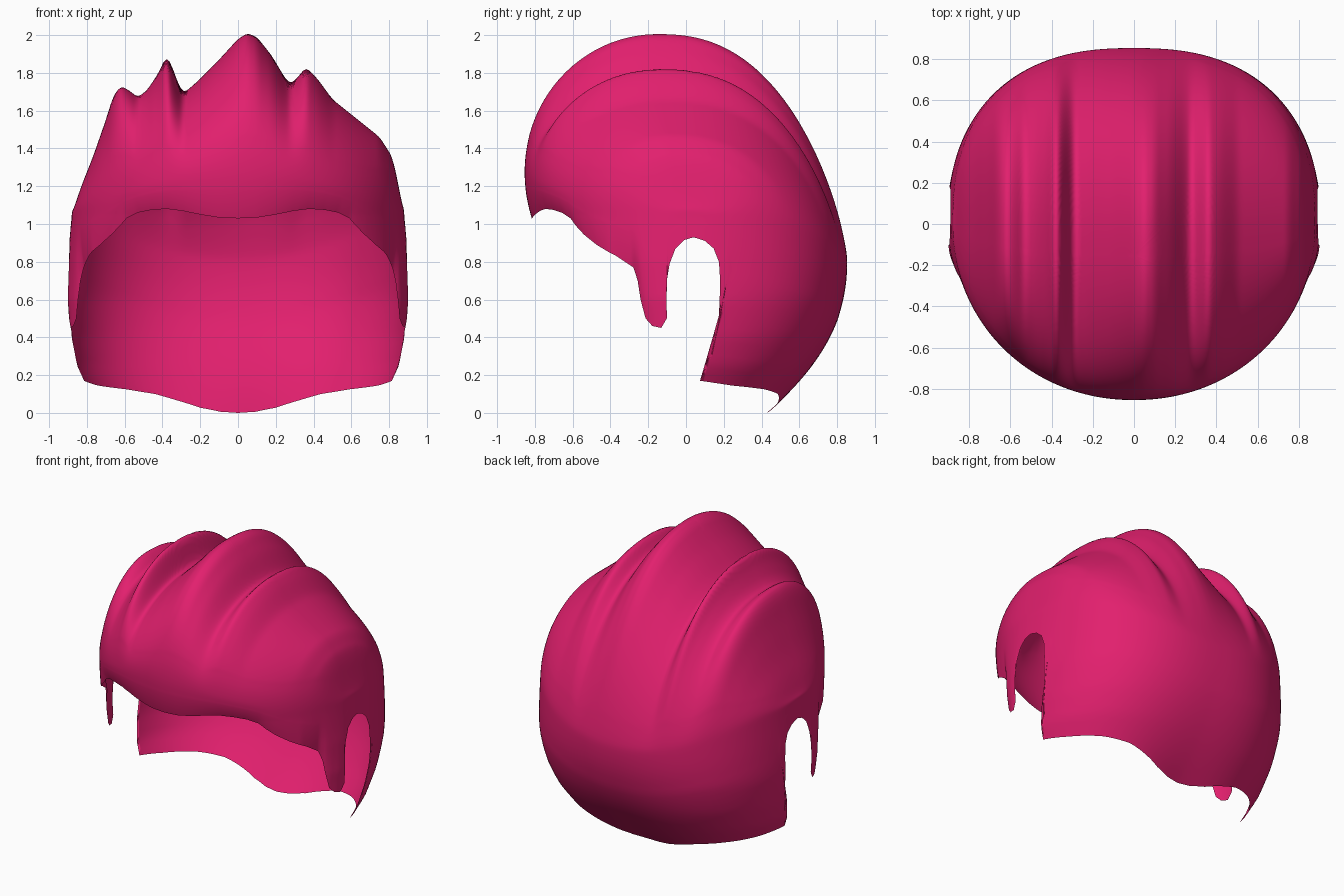
import bpy, bmesh, math

if "Cube" in bpy.data.objects:
    bpy.data.objects.remove(bpy.data.objects["Cube"])

A, B = 0.88, 0.855         # half width and half depth of the plan outline
P_FRONT, P_BACK = 2.06, 2.45
ROWS_TOP, ROWS_LOW = 70, 24

# Crest heights across the hair (x, z)
CREST = [(-.88, 1.05), (-.83, 1.2), (-.77, 1.35), (-.7, 1.55), (-.66, 1.68), (-.62, 1.73),
         (-.58, 1.71), (-.53, 1.67), (-.48, 1.71), (-.42, 1.8), (-.38, 1.89), (-.35, 1.84),
         (-.32, 1.75), (-.29, 1.69), (-.22, 1.75), (-.1, 1.87), (0, 1.98), (.05, 2.01),
         (.1, 1.99), (.18, 1.89), (.25, 1.77), (.28, 1.74), (.31, 1.77), (.36, 1.83),
         (.42, 1.77), (.5, 1.66), (.6, 1.58), (.75, 1.46), (.82, 1.35), (.85, 1.2), (.88, 1.05)]
# Side wall width factor by height
SIDE = [(0, .85), (.17, .94), (.25, .985), (.4, 1.02), (.6, 1.035), (.8, 1.025), (1.05, 1.0)]


def lerp(a, b, t):
    return a + (b - a) * t


def table(pts, x):
    if x <= pts[0][0]:
        return pts[0][1]
    for (x0, y0), (x1, y1) in zip(pts, pts[1:]):
        if x <= x1:
            return lerp(y0, y1, (x - x0) / (x1 - x0))
    return pts[-1][1]


def crest(x):
    return sum(table(CREST, x + d) for d in (-.016, -.008, 0, .008, .016)) / 5


def outline(deg):
    """Plan outline point, 0 = front, 90 = +x side, 180 = back."""
    a = math.radians(deg)
    s, c = math.sin(a), -math.cos(a)
    p = P_BACK if c > 0 else P_FRONT
    r = (abs(s / A) ** p + abs(c / B) ** p) ** (-1 / p)
    return s * r, c * r


def top_z(x, y):
    """Ridged top: a front-to-back arch under each crest height."""
    u = min(abs(x) / A, 1)
    front = -B * max(0, 1 - u ** P_FRONT) ** (1 / P_FRONT)
    back = B * max(0, 1 - u ** P_BACK) ** (1 / P_BACK)
    mid = .176 * front
    if y < mid:
        base, reach, p, q = 1.05 + .23 * (1 - u * u), front - mid, 2, .5
    else:
        base, reach, p, q = 1.05 - .25 * (1 - u * u), back - mid, 2.4, lerp(.72, .55, u * u)
    t = min(1, abs((y - mid) / reach)) if abs(reach) > 1e-5 else 1
    return base + (max(crest(x), base) - base) * max(0, 1 - t ** p) ** q


def wall_scale(deg, z, t):
    c = -math.cos(math.radians(deg))
    w = abs(c) ** 1.2
    end = 1 - .5 * max(0, (.8 - z) / .8) ** 2.2 if c > 0 else 1 - .045 * t * t
    # Sideburn front edge tucks in
    tuck = 1 - .03 * t ** 2 * max(0, 1 - abs(deg - 71) / 9)
    return lerp(table(SIDE, z), end, w) * tuck


def side(y, z, rim_y):
    f = lambda v: 90 + math.degrees(math.atan(v / A))
    return f(y), z, f(rim_y)


# Lower edge: (edge angle, height, rim angle) - fringe, sideburn, ear notch, nape
EDGE = [(0, 1.03, 0), (7, 1.034, 7), (14, 1.05, 14), (21, 1.07, 21), (27, 1.08, 27),
        (33, 1.075, 33), (39, 1.06, 39), (44, 1.03, 44), (47, .99, 47), (51, .945, 51),
        (57, .89, 57), (65, .83, 65),
        side(-.3, .77, -.3), side(-.27, .7, -.27), side(-.25, .6, -.24), side(-.22, .5, -.2),
        side(-.18, .46, -.16), side(-.13, .45, -.125), side(-.1, .5, -.105), side(-.1, .7, -.09),
        side(-.085, .79, -.075), side(-.055, .87, -.05), side(-.01, .915, -.01),
        side(.04, .93, .04), side(.1, .91, .1), side(.145, .87, .145),
        side(.172, .8, .175), side(.178, .7, .2), side(.172, .5, .24), side(.14, .3, .28),
        side(.08, .17, .32), (108, .145, 118), (125, .125, 128), (138, .1, 140),
        (147, .065, 148), (157, .027, 157), (168, .006, 168), (180, 0, 180)]

# Resample the edge into columns, then mirror them
cols = []
for p, q in zip(EDGE, EDGE[1:]):
    n = max(2, math.ceil(max((q[2] - p[2]) / .9, abs(q[1] - p[1]) / .04)))
    cols += [tuple(lerp(a, b, i / n) for a, b in zip(p, q)) for i in range(n)]
cols.append(EDGE[-1])
ring = [(1, c) for c in cols] + [(-1, c) for c in cols[-2:0:-1]]

# Build the hair shell
bm = bmesh.new()
cy = -.15
pole = bm.verts.new((0, cy, top_z(0, cy)))
grid = []
for sgn, (edge, low, rim) in ring:
    px, py = outline(rim)
    px *= sgn
    column = []
    for i in range(1, ROWS_TOP + 1):
        s = math.sin(math.pi / 2 * i / ROWS_TOP)
        x, y = px * s, lerp(cy, py, s)
        column.append(bm.verts.new((x, y, top_z(x, y))))
    zr = top_z(px, py)
    k0 = wall_scale(rim, zr, 0)
    for i in range(1, ROWS_LOW + 1):
        t = i / ROWS_LOW
        z, deg = lerp(zr, low, t), lerp(rim, edge, t)
        x, y = outline(deg)
        k = wall_scale(deg, z, t) + (1 - k0) * (1 - t)
        column.append(bm.verts.new((sgn * x * k, y * k, z)))
    grid.append(column)

for i, a in enumerate(grid):
    b = grid[(i + 1) % len(grid)]
    bm.faces.new((pole, a[0], b[0]))
    for j in range(len(a) - 1):
        bm.faces.new((a[j], a[j + 1], b[j + 1], b[j]))

# Soften the join between top and wall
band = [v for c in grid for v in c[ROWS_TOP - 12:ROWS_TOP + 8]]
for _ in range(14):
    bmesh.ops.smooth_vert(bm, verts=band, factor=.5, use_axis_x=True, use_axis_y=True, use_axis_z=True)
bm.normal_update()
for f in bm.faces:
    f.smooth = True

mesh = bpy.data.meshes.new("hair")
bm.to_mesh(mesh)
bm.free()
mat = bpy.data.materials.new("hot pink")
mat.diffuse_color = (.76, .014, .155, 1)
mat.use_nodes = True
mat.node_tree.nodes["Principled BSDF"].inputs["Base Color"].default_value = mat.diffuse_color
mesh.materials.append(mat)
hair = bpy.data.objects.new("hair", mesh)
bpy.context.collection.objects.link(hair)
